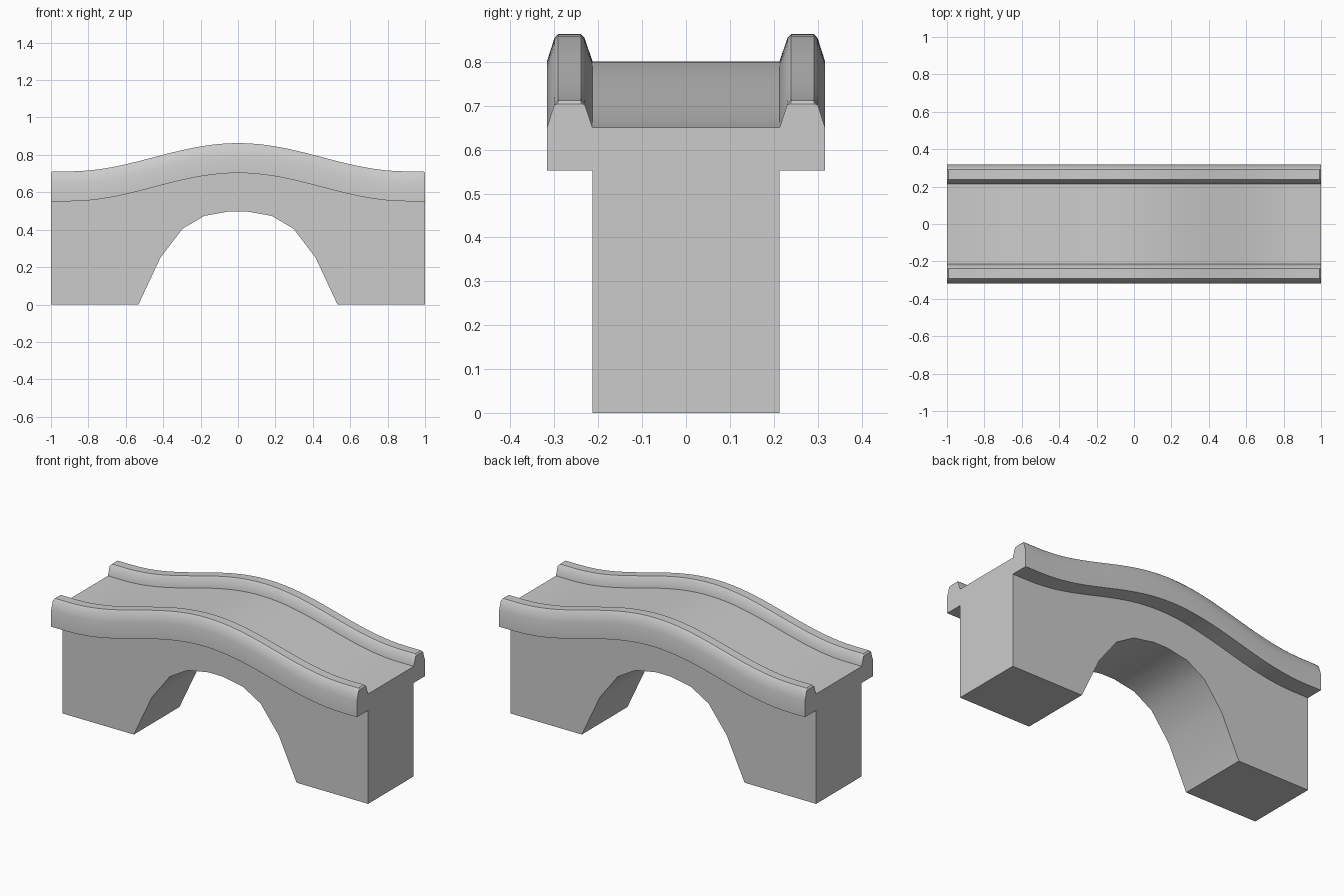
import bpy, bmesh, math

cube = bpy.data.objects.get("Cube")
if cube:
    bpy.data.objects.remove(cube, do_unlink=True)

stone = bpy.data.materials.new("light grey stone")
stone.use_nodes = True
stone.diffuse_color = (0.6, 0.6, 0.6, 1)
stone.node_tree.nodes["Principled BSDF"].inputs["Base Color"].default_value = (0.6, 0.6, 0.6, 1)

HALF_WIDTH = 0.213
STEPS = 40
STATIONS = [-1 + 2 * i / STEPS for i in range(STEPS + 1)]


def rise(x):
    """Height the roadway gains over its ends: a soft hump, flat near the ends."""
    return 0.0755 * (1 + math.cos(math.pi * min(abs(x) / 0.9, 1)))


def finish(bm, name):
    bmesh.ops.recalc_face_normals(bm, faces=bm.faces)
    mesh = bpy.data.meshes.new(name)
    bm.to_mesh(mesh)
    bm.free()
    mesh.materials.append(stone)
    obj = bpy.data.objects.new(name, mesh)
    bpy.context.collection.objects.link(obj)
    bpy.ops.object.select_all(action="DESELECT")
    obj.select_set(True)
    bpy.context.view_layer.objects.active = obj
    bpy.ops.object.shade_smooth_by_angle(angle=math.radians(30))
    return obj


# Bridge body: side outline with humped deck and faceted arch, extruded across
half_arch = [(0.532, 0), (0.415, 0.25), (0.297, 0.405), (0.18, 0.474), (0.045, 0.498)]
outline = [(x, 0.65 + rise(x)) for x in STATIONS] + [(1, 0)]
outline += half_arch + [(-x, z) for x, z in reversed(half_arch)] + [(-1, 0)]
bm = bmesh.new()
side = bm.faces.new([bm.verts.new((x, -HALF_WIDTH, z)) for x, z in outline])
new = bmesh.ops.extrude_face_region(bm, geom=[side], use_keep_orig=True)["geom"]
bmesh.ops.translate(bm, vec=(0, 2 * HALF_WIDTH, 0),
                    verts=[g for g in new if isinstance(g, bmesh.types.BMVert)])
finish(bm, "bridge_body")

# Parapets: one cross-section swept along the hump, ends chamfered on top
CHAMFER = 0.008
section = [(HALF_WIDTH, 0.552), (0.317, 0.552), (0.317, 0.65), (0.3, 0.703), (0.292, 0.712),
           (0.239, 0.712), (0.231, 0.703), (HALF_WIDTH, 0.65)]


def parapet(name, sign):
    bm = bmesh.new()
    rings = []
    stations = [-1, -1 + CHAMFER] + STATIONS[1:-1] + [1 - CHAMFER, 1]
    for x in stations:
        top = 0.704 if abs(x) == 1 else 1
        rings.append([bm.verts.new((x, sign * y, min(z, top) + rise(x))) for y, z in section])
    for a, b in zip(rings, rings[1:]):
        for i in range(len(section) - 1):
            bm.faces.new((a[i], a[i + 1], b[i + 1], b[i]))
    for end in (rings[0], rings[-1]):
        bm.faces.new(end)
    # close against the body so that the normals are well defined
    for a, b in zip(rings, rings[1:]):
        bm.faces.new((a[-1], a[0], b[0], b[-1]))
    finish(bm, name)


parapet("front_parapet", -1)
parapet("back_parapet", 1)
